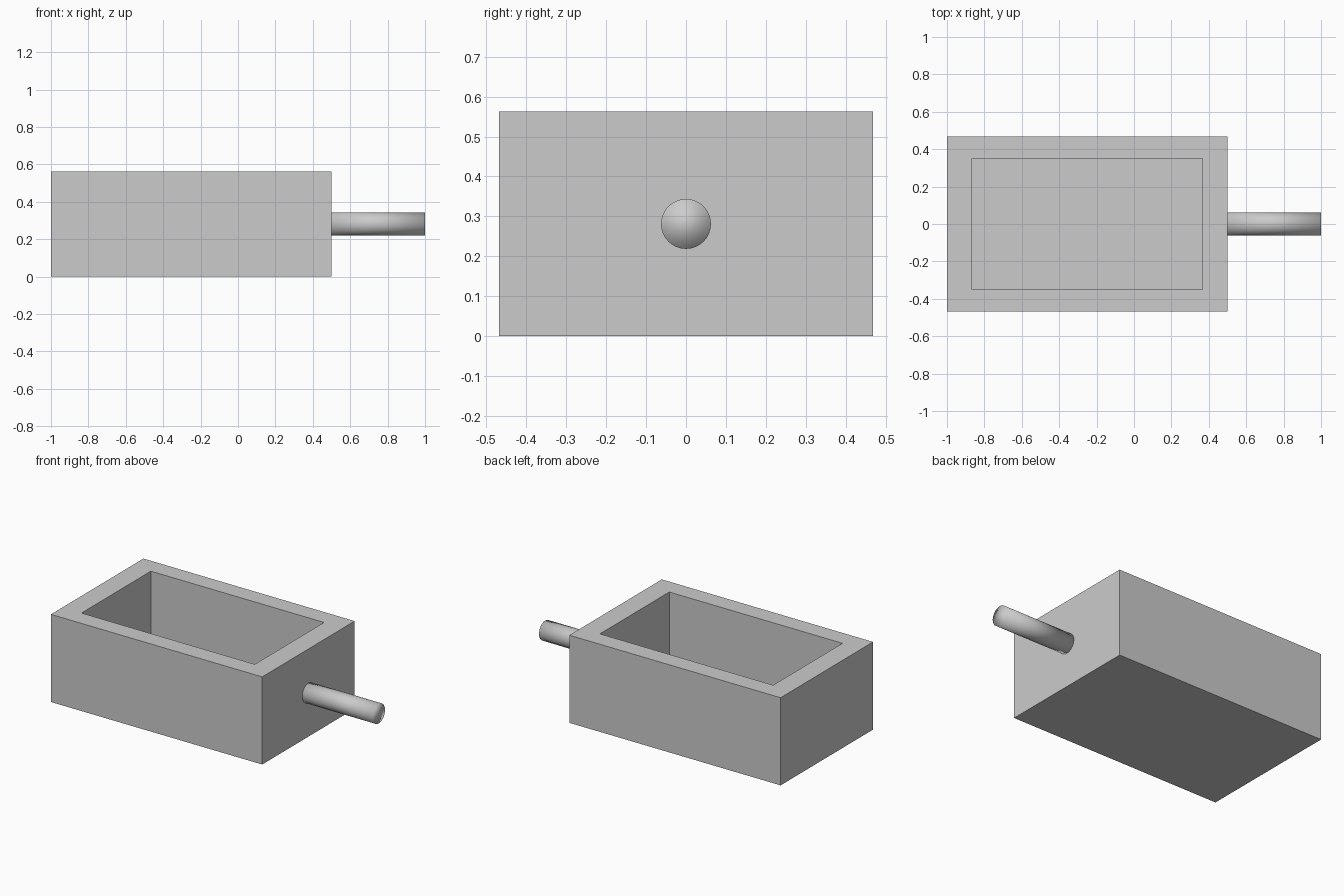
import bpy, bmesh, math
from mathutils import Matrix, Vector

if "Cube" in bpy.data.objects:
    bpy.data.objects.remove(bpy.data.objects["Cube"])

LENGTH, WIDTH, HEIGHT = 1.5, 0.9375, 0.5625
CAVITY_L, CAVITY_W, FLOOR_Z = 1.23, 0.703, 0.1
BOX_X = -0.25


def add_object(name, bm):
    mesh = bpy.data.meshes.new(name)
    bm.to_mesh(mesh)
    bm.free()
    obj = bpy.data.objects.new(name, mesh)
    bpy.context.collection.objects.link(obj)
    return obj


# Open box: inset the top face to the rim, then sink it to the cavity floor
bm = bmesh.new()
bmesh.ops.create_cube(bm, size=1, matrix=Matrix.Translation((BOX_X, 0, HEIGHT / 2))
                      @ Matrix.Diagonal((LENGTH, WIDTH, HEIGHT, 1)))
top = max(bm.faces, key=lambda f: f.calc_center_median().z)
bmesh.ops.inset_individual(bm, faces=[top], thickness=0.1)
for v in top.verts:
    v.co.x = BOX_X + math.copysign(CAVITY_L / 2, v.co.x - BOX_X)
    v.co.y = math.copysign(CAVITY_W / 2, v.co.y)
base = bmesh.ops.extrude_discrete_faces(bm, faces=[top])["faces"][0]
bmesh.ops.translate(bm, verts=base.verts, vec=Vector((0, 0, FLOOR_Z - HEIGHT)))
add_object("open_box", bm)

# Round handle on the right wall, smooth all over including its end
bm = bmesh.new()
start, end, radius = 0.49, 1.0, 0.0625
bmesh.ops.create_cone(bm, cap_ends=True, segments=32, radius1=radius, radius2=radius,
                      depth=end - start,
                      matrix=Matrix.Translation(((start + end) / 2, 0, HEIGHT / 2))
                      @ Matrix.Rotation(math.pi / 2, 4, 'Y'))
for f in bm.faces:
    f.smooth = True
add_object("handle", bm)
